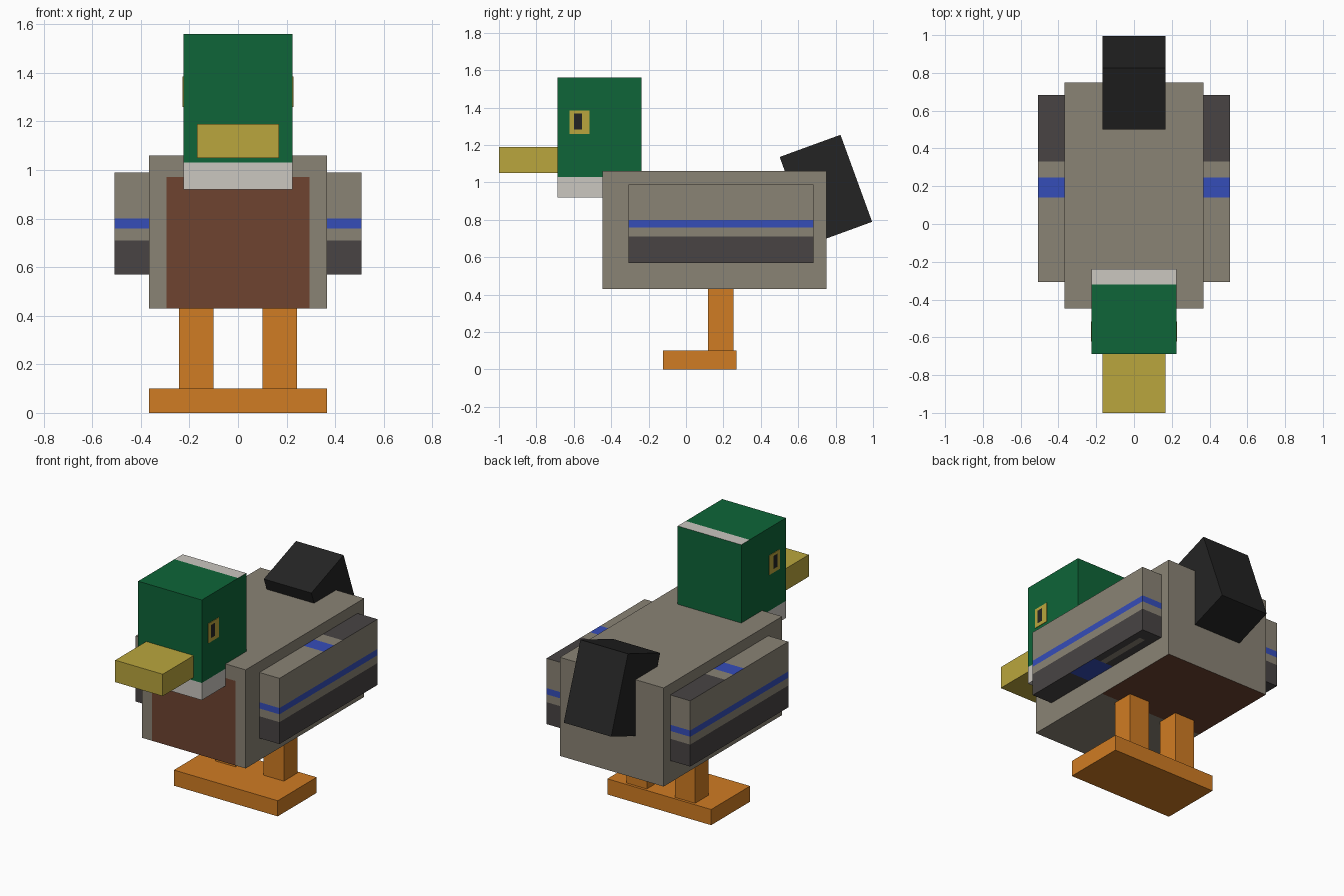
import bpy, bmesh, math
from mathutils import Vector, Matrix

if "Cube" in bpy.data.objects:
    bpy.data.objects.remove(bpy.data.objects["Cube"])

# Flat colours, given as sRGB and stored as linear values
SRGB = {
    "taupe": (138, 131, 117), "green": (14, 101, 56), "yellow": (186, 166, 61),
    "orange": (208, 124, 35), "brown": (110, 67, 48), "white": (203, 199, 192),
    "blue": (53, 77, 185), "charcoal": (72, 68, 68), "black": (36, 36, 36),
}


def linear(v):
    v /= 255
    return v / 12.92 if v <= 0.04045 else ((v + 0.055) / 1.055) ** 2.4


MATS = {}
for label, rgb in SRGB.items():
    MATS[label] = bpy.data.materials.new(label)
    MATS[label].diffuse_color = (*[linear(c) for c in rgb], 1)


def box(name, lo, hi, colours, rule=None, cuts=(), rot=None):
    """Box from corner lo to corner hi, sliced at (axis, value) cuts and
    coloured by rule(centre, normal), which returns a colour name."""
    lo, hi = Vector(lo), Vector(hi)
    mid, size = (lo + hi) / 2, hi - lo
    bm = bmesh.new()
    bmesh.ops.create_cube(bm, size=1)
    bmesh.ops.transform(bm, matrix=Matrix.Translation(mid) @ Matrix.Diagonal((*size, 1)), verts=bm.verts)
    for axis, value in cuts:
        co, no = Vector((0, 0, 0)), Vector((0, 0, 0))
        co[axis], no[axis] = value, 1
        bmesh.ops.bisect_plane(bm, geom=bm.verts[:] + bm.edges[:] + bm.faces[:], plane_co=co, plane_no=no)
    bm.normal_update()
    if rule:
        for f in bm.faces:
            f.material_index = colours.index(rule(f.calc_center_median(), f.normal))
    if rot:
        bmesh.ops.rotate(bm, cent=mid, matrix=Matrix.Rotation(rot, 3, 'X'), verts=bm.verts)
    me = bpy.data.meshes.new(name)
    bm.to_mesh(me)
    bm.free()
    for c in colours:
        me.materials.append(MATS[c])
    ob = bpy.data.objects.new(name, me)
    bpy.context.collection.objects.link(ob)
    return ob


# Body with a brown breast and a brown rear belly
def body_rule(c, n):
    breast = n.y < -0.5 and abs(c.x) < 0.295 and c.z < 0.97
    belly = n.z < -0.5 and c.y > 0.15
    return "brown" if breast or belly else "taupe"


box("body", (-0.367, -0.447, 0.43), (0.367, 0.75, 1.06), ["taupe", "brown"], body_rule,
    [(0, -0.295), (0, 0.295), (1, 0.15), (2, 0.97)])


# Head with a white neck ring and a white strip at the back of the crown
def head_rule(c, n):
    crown = n.z > 0.5 and c.y > -0.32
    return "white" if c.z < 1.03 or crown else "green"


box("head", (-0.225, -0.687, 0.92), (0.225, -0.237, 1.56), ["green", "white"], head_rule,
    [(1, -0.32), (2, 1.03)])
box("beak", (-0.168, -1.0, 1.05), (0.168, -0.687, 1.19), ["yellow"])


# Eyes: thin plates with a dark pupil
def eye_rule(c, n):
    pupil = abs(n.x) > 0.5 and -0.60 < c.y < -0.556 and 1.283 < c.z < 1.367
    return "black" if pupil else "yellow"


for side, s in (("right", 1), ("left", -1)):
    x0, x1 = sorted((s * 0.224, s * 0.228))
    box(side + "_eye", (x0, -0.622, 1.26), (x1, -0.516, 1.385), ["yellow", "black"], eye_rule,
        [(1, -0.60), (1, -0.556), (2, 1.283), (2, 1.367)])


# Wings: horizontal bands on the sides, cross bands on top and underneath
def wing_rule(c, n):
    if n.z > 0.5:
        if c.y > 0.33:
            return "charcoal"
        return "blue" if 0.14 < c.y < 0.245 else "taupe"
    if n.z < -0.5:
        if 0.03 < c.y < 0.245:
            return "blue"
        streak = 0.245 < c.y < 0.60 and 0.42 < abs(c.x) < 0.46
        return "taupe" if streak else "charcoal"
    if c.z < 0.71:
        return "charcoal"
    return "blue" if 0.76 < c.z < 0.80 else "taupe"


for side, s in (("right", 1), ("left", -1)):
    x0, x1 = sorted((s * 0.367, s * 0.508))
    box(side + "_wing", (x0, -0.307, 0.57), (x1, 0.683, 0.99), ["taupe", "blue", "charcoal"], wing_rule,
        [(2, 0.71), (2, 0.76), (2, 0.80), (1, 0.03), (1, 0.14), (1, 0.245), (1, 0.33), (1, 0.60),
         (0, s * 0.42), (0, s * 0.46)])
    # Leg
    x0, x1 = sorted((s * 0.10, s * 0.242))
    box(side + "_leg", (x0, 0.117, 0.10), (x1, 0.253, 0.43), ["orange"])

# Tilted tail and the shared foot slab
box("tail", (-0.168, 0.575, 0.715), (0.168, 0.921, 1.21), ["black"], rot=math.radians(20))
box("feet", (-0.367, -0.123, 0.0), (0.367, 0.27, 0.10), ["orange"])

for m in bpy.data.materials:
    if m.users and not m.is_grease_pencil:
        m.use_nodes = True
        m.node_tree.nodes["Principled BSDF"].inputs["Base Color"].default_value = m.diffuse_color
